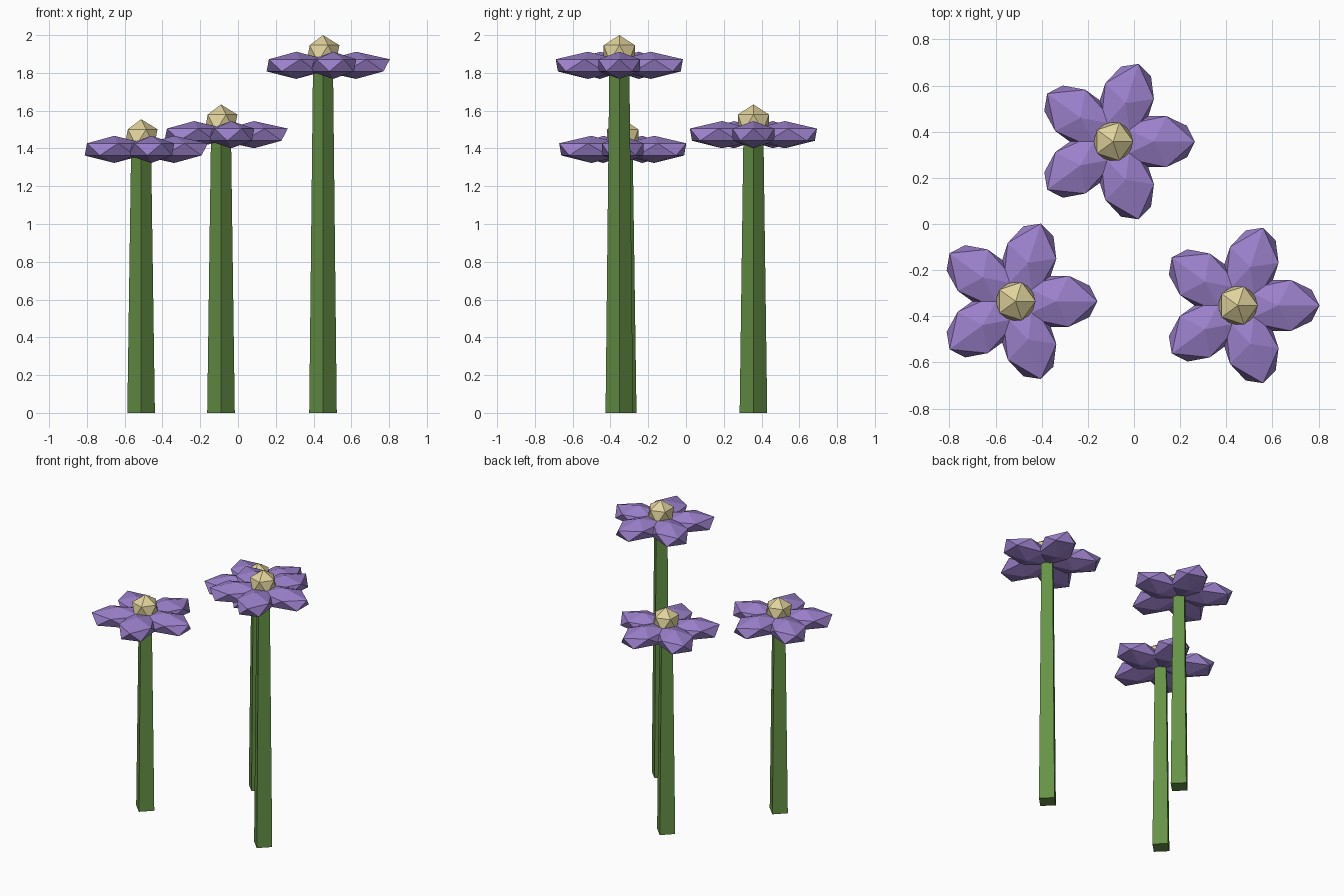
import bpy
from math import cos, sin, radians

if "Cube" in bpy.data.objects:
    bpy.data.objects.remove(bpy.data.objects["Cube"])


def material(name, rgb):
    m = bpy.data.materials.new(name)
    m.diffuse_color = (*rgb, 1)
    m.use_nodes = True
    m.node_tree.nodes["Principled BSDF"].inputs["Base Color"].default_value = m.diffuse_color
    return m


GREEN = material("stem_green", (0.13, 0.29, 0.06))
PURPLE = material("petal_purple", (0.33, 0.22, 0.60))
YELLOW = material("centre_yellow", (0.75, 0.65, 0.33))


def finish(name, mat):
    ob = bpy.context.object
    ob.name = name
    ob.data.materials.append(mat)
    return ob


def flower(label, x, y, z):
    # tapered four-sided stem standing on the ground
    bpy.ops.mesh.primitive_cone_add(vertices=4, radius1=0.073, radius2=0.053,
                                    depth=z, location=(x, y, z / 2))
    finish(label + "_stem", GREEN)
    # five flattened petals around the head
    for i in range(5):
        a = radians(72 * i)
        bpy.ops.mesh.primitive_ico_sphere_add(
            subdivisions=1, radius=1, rotation=(0, 0, a),
            location=(x + 0.175 * cos(a), y + 0.175 * sin(a), z))
        finish(f"{label}_petal_{i + 1}", PURPLE).scale = (0.2, 0.13, 0.072)
    # faceted flower centre
    bpy.ops.mesh.primitive_ico_sphere_add(subdivisions=1, radius=0.097,
                                          location=(x, y, z + 0.063))
    finish(label + "_centre", YELLOW)


flower("left_flower", -0.513, -0.335, 1.395)
flower("back_flower", -0.09, 0.357, 1.473)
flower("tall_flower", 0.45, -0.353, 1.84)
